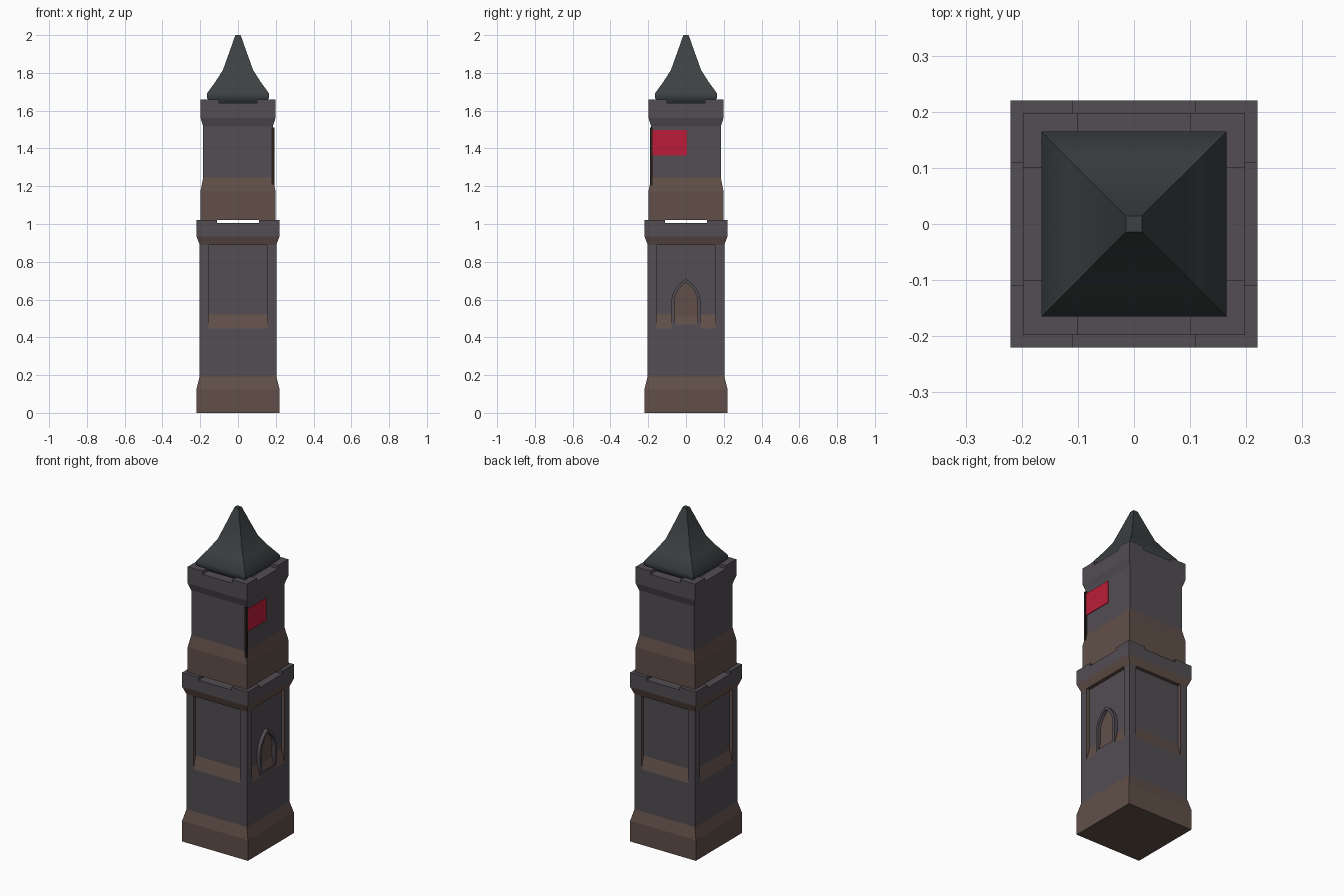
import bpy, bmesh, math
from mathutils import Matrix, Vector

if "Cube" in bpy.data.objects:
    bpy.data.objects.remove(bpy.data.objects["Cube"])


def material(name, rgb):
    m = bpy.data.materials.new(name)
    m.diffuse_color = (*rgb, 1)
    m.use_nodes = True
    m.node_tree.nodes["Principled BSDF"].inputs["Base Color"].default_value = m.diffuse_color
    return m


STONE = material("stone", (0.085, 0.075, 0.088))
BROWN = material("brown_stone", (0.12, 0.078, 0.066))
ROOF = material("slate", (0.045, 0.052, 0.055))
RED = material("red_cloth", (0.5, 0.012, 0.04))
BLACK = material("dark_iron", (0.02, 0.015, 0.012))


def finish(name, bm, mats, normals=True):
    bmesh.ops.remove_doubles(bm, verts=bm.verts, dist=1e-5)
    if normals:
        bmesh.ops.recalc_face_normals(bm, faces=bm.faces)
    me = bpy.data.meshes.new(name)
    bm.to_mesh(me)
    bm.free()
    for m in mats:
        me.materials.append(m)
    ob = bpy.data.objects.new(name, me)
    bpy.context.collection.objects.link(ob)
    return ob


def square_loft(bm, profile, cap_low=True, cap_high=True):
    """Square rings from (half width, z, material index of the band above)."""
    rings = [[bm.verts.new((sx * h, sy * h, z)) for sx, sy in
              ((-1, -1), (1, -1), (1, 1), (-1, 1))] for h, z, _ in profile]
    for a, b, p in zip(rings, rings[1:], profile):
        for i in range(4):
            j = (i + 1) % 4
            bm.faces.new((a[i], a[j], b[j], b[i])).material_index = p[2]
    if cap_low:
        bm.faces.new(rings[0][::-1]).material_index = profile[0][2]
    if cap_high:
        bm.faces.new(rings[-1])


def box(bm, lo, hi):
    size = [b - a for a, b in zip(lo, hi)]
    mid = [(a + b) / 2 for a, b in zip(lo, hi)]
    bmesh.ops.create_cube(bm, size=1, matrix=Matrix.Translation(mid) @ Matrix.Diagonal((*size, 1)))


def merlons(name, outer, gap, z0, z1, t=0.05):
    """L-shaped corner blocks left between the wide notches of a parapet."""
    bm = bmesh.new()
    for k in range(4):
        pts = [(outer, gap), (outer, outer), (gap, outer),
               (gap, outer - t), (outer - t, outer - t), (outer - t, gap)]
        f = bm.faces.new([bm.verts.new((x, y, z0)) for x, y in pts])
        ext = bmesh.ops.extrude_face_region(bm, geom=[f])
        top = [v for v in ext["geom"] if isinstance(v, bmesh.types.BMVert)]
        bmesh.ops.translate(bm, vec=(0, 0, z1 - z0), verts=top)
        bmesh.ops.rotate(bm, verts=bm.verts, cent=(0, 0, 0), matrix=Matrix.Rotation(math.pi / 2, 3, 'Z'))
    return finish(name, bm, [STONE])


# Lower tower: plinth, shaft with four sunken panels, flared parapet
H, D, P = 0.203, 0.182, 0.157
Z0, ZS, Z1 = 0.447, 0.522, 0.89
bm = bmesh.new()
square_loft(bm, [(0.22, 0, 1), (0.22, 0.125, 1), (H, 0.193, 0), (H, Z0, 0)], cap_high=False)
square_loft(bm, [(H, Z1, 1), (0.22, 0.935, 0), (0.22, 1.005, 0)], cap_low=False)
for k in range(4):
    rot = Matrix.Rotation(k * math.pi / 2, 3, 'Z')

    def face(pts, mat):
        f = bm.faces.new([bm.verts.new(rot @ Vector(p)) for p in pts])
        f.material_index = mat

    for s in (-1, 1):
        stile = [(H, s * P, Z0), (H, s * H, Z0), (H, s * H, Z1), (H, s * P, Z1)]
        face(stile[::s], 0)
        jamb = [(H, s * P, Z0), (H, s * P, Z1), (D, s * P, Z1), (D, s * P, ZS)]
        face(jamb[::s], 1)
    face([(H, -P, Z0), (H, P, Z0), (D, P, ZS), (D, -P, ZS)], 1)
    face([(D, -P, ZS), (D, P, ZS), (D, P, Z1), (D, -P, Z1)], 0)
    face([(D, -P, Z1), (D, P, Z1), (H, P, Z1), (H, -P, Z1)], 1)
finish("lower_tower", bm, [STONE, BROWN], normals=False)
merlons("lower_parapet", 0.22, 0.11, 1.005, 1.022)

# Upper tower and its parapet
bm = bmesh.new()
square_loft(bm, [(0.198, 1.022, 1), (0.198, 1.175, 1), (0.184, 1.245, 0), (0.184, 1.515, 0),
                 (0.198, 1.56, 0), (0.198, 1.64, 0)])
finish("upper_tower", bm, [STONE, BROWN])
merlons("upper_parapet", 0.198, 0.10, 1.64, 1.66)

# Spire with a concave sweep
bm = bmesh.new()
square_loft(bm, [(0.14, 1.638, 0), (0.165, 1.668, 0), (0.165, 1.69, 0), (0.118, 1.755, 0),
                 (0.08, 1.815, 0), (0.045, 1.912, 0), (0.014, 2.0, 0)])
spire = finish("spire", bm, [ROOF])
bpy.context.view_layer.objects.active = spire
spire.select_set(True)
bpy.ops.object.shade_smooth_by_angle(angle=math.radians(40))


# Pointed doorway on the right side
def arch(w, base, spring, apex, n=6):
    rise = apex - spring
    r = (w * w + rise * rise) / (2 * w)
    end = math.asin(rise / r)
    half = [(w - r + r * math.cos(end * i / n), spring + r * math.sin(end * i / n))
            for i in range(n + 1)]
    return [(w, base)] + half + [(-u, z) for u, z in half[-2::-1]] + [(-w, base)]


outer, inner = arch(0.078, Z0, 0.58, 0.708), arch(0.062, 0.468, 0.58, 0.69)
bm = bmesh.new()
rows = [[bm.verts.new((x, u, z)) for u, z in loop] for loop, x in
        ((outer, D - 0.01), (outer, H), (inner, H), (inner, D - 0.01))]
for a, b in zip(rows, rows[1:]):
    for i in range(len(a)):
        j = (i + 1) % len(a)
        bm.faces.new((a[i], a[j], b[j], b[i]))
finish("door_frame", bm, [STONE])
bm = bmesh.new()
bm.faces.new([bm.verts.new((D + 0.003, u, z)) for u, z in inner])
bm.normal_update()
if bm.faces[:][0].normal.x < 0:
    bmesh.ops.reverse_faces(bm, faces=bm.faces)
finish("door", bm, [BROWN], normals=False)

# Flag pole and flag
bm = bmesh.new()
box(bm, (0.178, -0.191, 1.188), (0.192, -0.178, 1.512))
finish("flag_pole", bm, [BLACK])
bm = bmesh.new()
box(bm, (0.185, -0.18, 1.362), (0.189, 0.005, 1.498))
finish("flag", bm, [RED])
